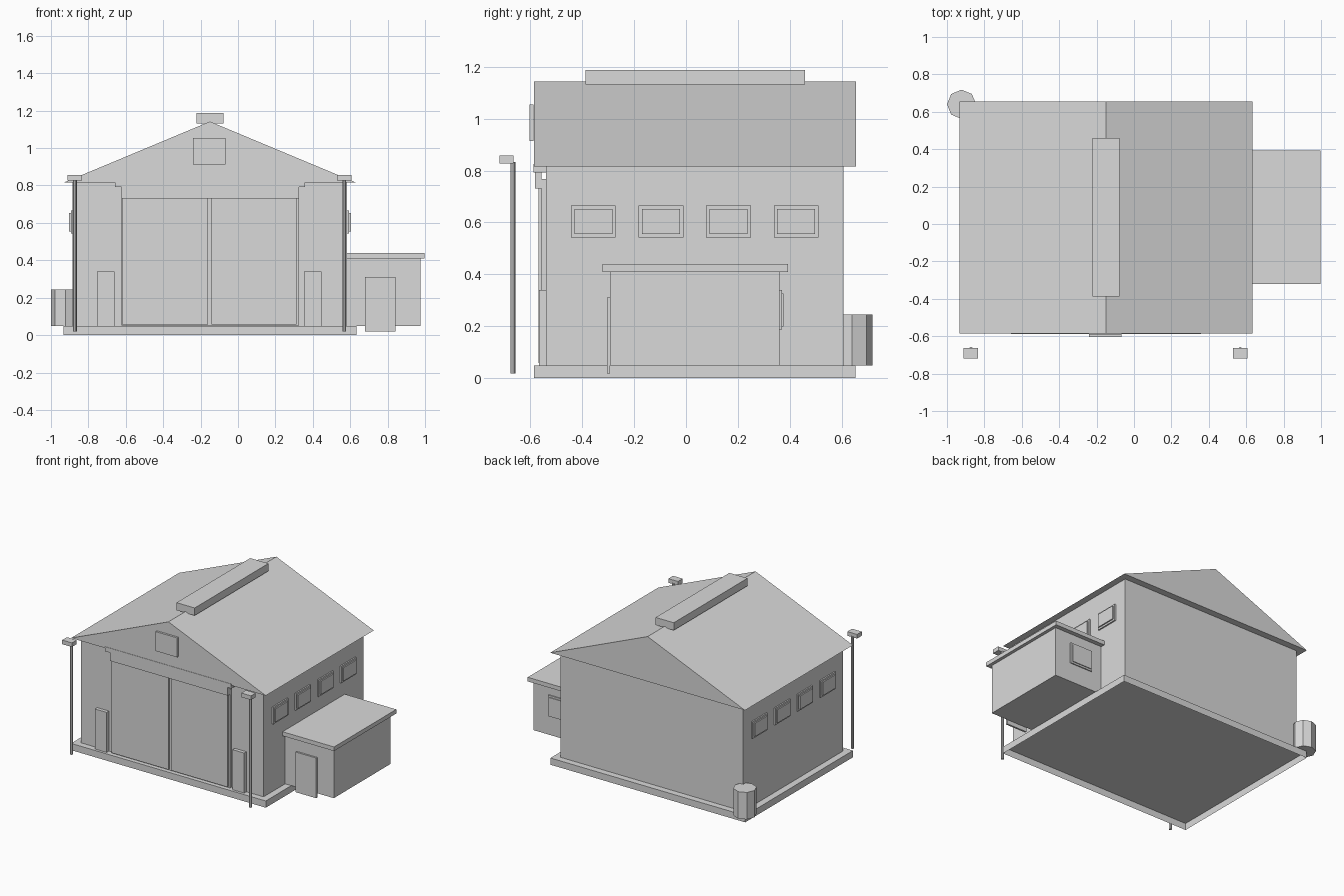
import bpy, bmesh, math

if "Cube" in bpy.data.objects:
    bpy.data.objects.remove(bpy.data.objects["Cube"])

grey = bpy.data.materials.new("plain grey")
grey.diffuse_color = (0.7, 0.7, 0.7, 1)
grey.use_nodes = True
grey.node_tree.nodes["Principled BSDF"].inputs["Base Color"].default_value = grey.diffuse_color

MID = -0.15           # centre line of the barn
HALF = 0.734          # half width of the barn walls
EAVE = 0.815          # height of the eaves


def finish(name, bm, open_bottom=False):
    bmesh.ops.recalc_face_normals(bm, faces=bm.faces)
    if open_bottom:
        low = [f for f in bm.faces if f.normal.z < -0.9]
        bmesh.ops.delete(bm, geom=low, context='FACES_ONLY')
    mesh = bpy.data.meshes.new(name)
    bm.to_mesh(mesh)
    bm.free()
    mesh.materials.append(grey)
    obj = bpy.data.objects.new(name, mesh)
    bpy.context.collection.objects.link(obj)
    return obj


def box(name, x0, x1, y0, y1, z0, z1, open_bottom=False):
    bm = bmesh.new()
    bmesh.ops.create_cube(bm, size=1)
    for v in bm.verts:
        v.co = (x1 if v.co.x > 0 else x0,
                y1 if v.co.y > 0 else y0,
                z1 if v.co.z > 0 else z0)
    bm.normal_update()
    return finish(name, bm, open_bottom)


def cylinder(name, x, y, r, z0, z1, sides=8):
    bm = bmesh.new()
    bmesh.ops.create_cone(bm, cap_ends=True, segments=sides, radius1=r, radius2=r, depth=z1 - z0)
    bmesh.ops.translate(bm, verts=bm.verts, vec=(x, y, (z0 + z1) / 2))
    return finish(name, bm)


# Foundation (hollow underneath) and walls
box("foundation", MID - 0.783, MID + 0.783, -0.585, 0.653, 0, 0.049, open_bottom=True)
box("barn_walls", MID - HALF, MID + HALF, -0.54, 0.606, 0.049, EAVE)

# Gabled roof: triangle profile extruded along y
bm = bmesh.new()
profile = [(MID - 0.783, EAVE), (MID + 0.783, EAVE), (MID, 1.142)]
tri = bm.faces.new([bm.verts.new((x, -0.585, z)) for x, z in profile])
ext = bmesh.ops.extrude_face_region(bm, geom=[tri])["geom"]
bmesh.ops.translate(bm, vec=(0, 1.24, 0), verts=[g for g in ext if isinstance(g, bmesh.types.BMVert)])
finish("gable_roof", bm)
box("ridge_vent", MID - 0.073, MID + 0.073, -0.388, 0.459, 1.132, 1.187)

# Large sliding doors with header and rail
box("door_backing", -0.624, 0.325, -0.556, -0.54, 0.05, 0.767)
box("left_sliding_door", -0.619, -0.161, -0.568, -0.556, 0.058, 0.735)
box("right_sliding_door", -0.143, 0.314, -0.568, -0.556, 0.058, 0.735)
box("door_header", -0.624, 0.325, -0.582, -0.556, 0.731, 0.793)
box("door_rail", -0.657, 0.357, -0.5875, -0.54, 0.793, 0.826)

# Mirrored front details: small hatches and lamp posts
for side, s in (("left", -1), ("right", 1)):
    cx = -0.154 + s * 0.553
    box(side + "_hatch", cx - 0.047, cx + 0.047, -0.566, -0.54, 0.049, 0.34)
    px = -0.152 + s * 0.72
    cylinder(side + "_lamp_post", px, -0.667, 0.010, 0.018, 0.833)
    box(side + "_lamp_head", px - 0.039, px + 0.039, -0.718, -0.664, 0.827, 0.857)

# Gable hatch
box("gable_hatch", -0.24, -0.067, -0.603, -0.588, 0.913, 1.054)

# Four windows on each long side
for side, s in (("left", -1), ("right", 1)):
    wall = MID + s * HALF
    for i in range(4):
        cy = -0.357 + 0.2605 * i
        xs = sorted((wall, wall + s * 0.010))
        box(f"{side}_window_frame_{i + 1}", *xs, cy - 0.086, cy + 0.086, 0.542, 0.665)
        xs = sorted((wall, wall + s * 0.019))
        box(f"{side}_window_pane_{i + 1}", *xs, cy - 0.073, cy + 0.073, 0.555, 0.652)

# Side annex with flat roof, door and back window
box("annex_walls", 0.57, 0.975, -0.292, 0.361, 0.049, 0.409)
box("annex_roof", 0.57, 0.998, -0.322, 0.393, 0.409, 0.439)
box("annex_door", 0.678, 0.842, -0.305, -0.292, 0.018, 0.31)
box("annex_window_frame", 0.67, 0.85, 0.361, 0.369, 0.187, 0.34)
box("annex_window_pane", 0.683, 0.837, 0.361, 0.375, 0.2, 0.327)

# Rain barrel at the back left corner
cylinder("rain_barrel", -0.922, 0.64, 0.078, 0.049, 0.245)
